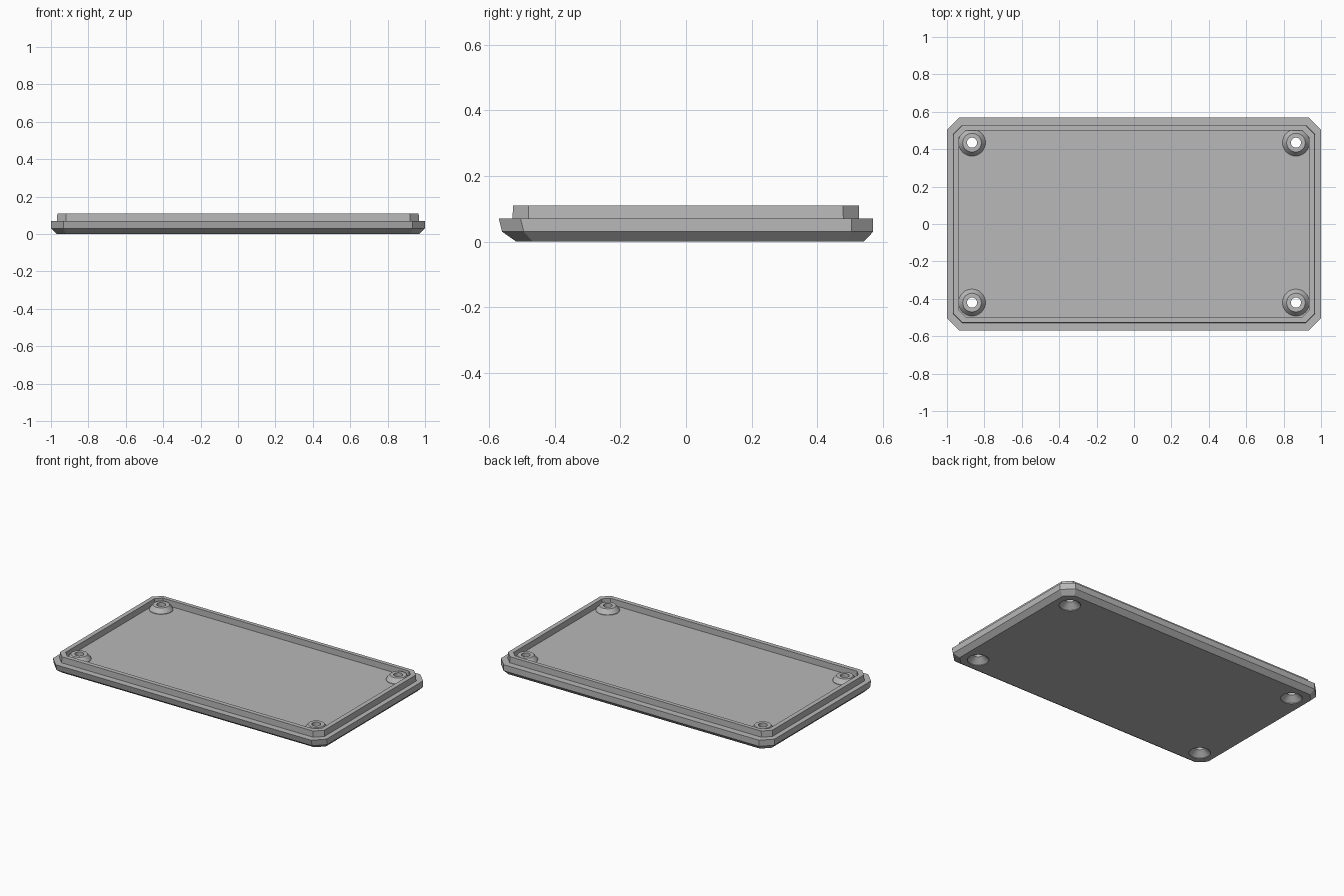
import bpy, bmesh, math

cube = bpy.data.objects.get("Cube")
if cube:
    bpy.data.objects.remove(cube, do_unlink=True)

grey = bpy.data.materials.new("light_grey")
grey.use_nodes = True
colour = (0.48, 0.48, 0.48, 1)
grey.diffuse_color = colour
grey.node_tree.nodes["Principled BSDF"].inputs["Base Color"].default_value = colour


def octagon(x, y0, y1, c, z):
    """Rectangle with clipped corners, counter-clockwise."""
    return [(x - c, y0, z), (x, y0 + c, z), (x, y1 - c, z), (x - c, y1, z),
            (c - x, y1, z), (-x, y1 - c, z), (-x, y0 + c, z), (c - x, y0, z)]


def circle(cx, cy, r, z, n=32):
    return [(cx + r * math.cos(2 * math.pi * i / n),
             cy + r * math.sin(2 * math.pi * i / n), z) for i in range(n)]


def loft(bm, rings):
    """Skin a stack of rings and cap both ends."""
    loops = [[bm.verts.new(p) for p in ring] for ring in rings]
    for a, b in zip(loops, loops[1:]):
        for i in range(len(a)):
            j = (i + 1) % len(a)
            bm.faces.new((a[i], a[j], b[j], b[i]))
    bm.faces.new(loops[0][::-1])
    bm.faces.new(loops[-1])


def build(name, stacks):
    bm = bmesh.new()
    for rings in stacks:
        loft(bm, rings)
    bmesh.ops.recalc_face_normals(bm, faces=bm.faces)
    mesh = bpy.data.meshes.new(name)
    bm.to_mesh(mesh)
    bm.free()
    mesh.materials.append(grey)
    obj = bpy.data.objects.new(name, mesh)
    bpy.context.collection.objects.link(obj)
    return obj


# Lid: bevelled plate, flange step, raised lip and recessed floor
lid = build("lid_plate", [[
    octagon(0.970, -0.517, 0.541, 0.050, 0.00),
    octagon(1.000, -0.560, 0.570, 0.066, 0.03),
    octagon(1.000, -0.570, 0.570, 0.066, 0.07),
    octagon(0.968, -0.528, 0.527, 0.048, 0.07),
    octagon(0.966, -0.527, 0.526, 0.048, 0.11),
    octagon(0.936, -0.498, 0.500, 0.036, 0.11),
    octagon(0.936, -0.498, 0.500, 0.036, 0.07)]])

# Screw bosses in the corners, with countersunk holes from below
centres = [(sx * 0.866, y) for sx in (-1, 1) for y in (-0.42, 0.435)]
boss_profile = [(0.072, 0.05), (0.072, 0.073), (0.05, 0.102)]
hole_profile = [(0.065, -0.02), (0.065, 0.004), (0.027, 0.038), (0.027, 0.15)]
bosses = build("screw_bosses", [[circle(x, y, r, z) for r, z in boss_profile]
                                for x, y in centres])
holes = build("screw_holes", [[circle(x, y, r, z) for r, z in hole_profile]
                              for x, y in centres])

bpy.context.view_layer.objects.active = lid
for tool, operation in ((bosses, 'UNION'), (holes, 'DIFFERENCE')):
    tool.hide_render = True
    mod = lid.modifiers.new(operation.title(), 'BOOLEAN')
    mod.operation = operation
    mod.solver = 'EXACT'
    mod.object = tool
    bpy.ops.object.modifier_apply(modifier=mod.name)
    bpy.data.objects.remove(tool, do_unlink=True)

# Smooth round bosses, crisp edges elsewhere
bpy.ops.object.select_all(action='DESELECT')
lid.select_set(True)
bpy.ops.object.shade_smooth_by_angle(angle=math.radians(25))
